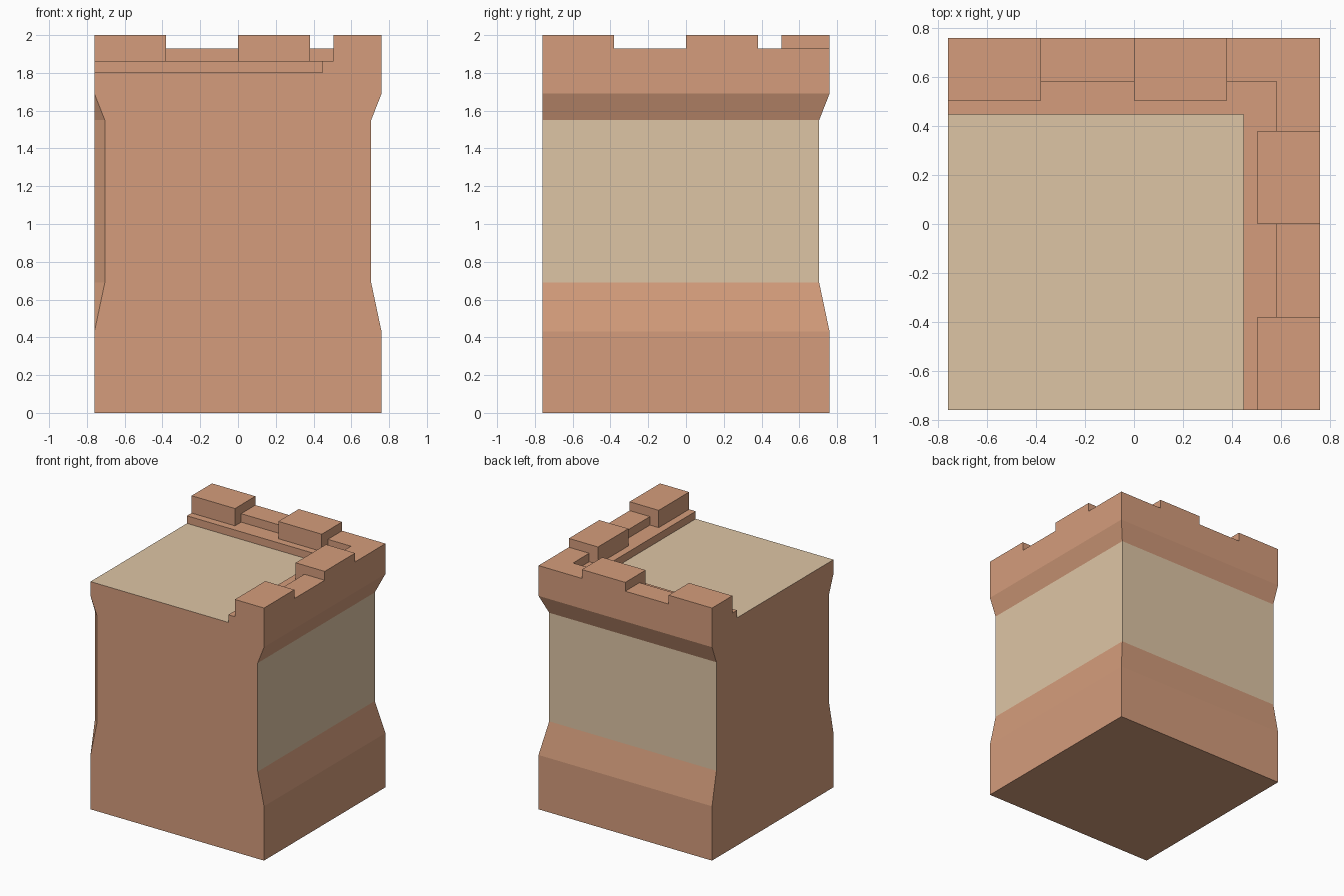
import bpy, bmesh

if "Cube" in bpy.data.objects:
    bpy.data.objects.remove(bpy.data.objects["Cube"])

R = 0.76      # half footprint
D = 0.055     # depth of the recessed wall band


def material(name, rgb):
    m = bpy.data.materials.new(name)
    m.diffuse_color = (*rgb, 1)
    m.use_nodes = True
    m.node_tree.nodes["Principled BSDF"].inputs["Base Color"].default_value = m.diffuse_color
    return m


MATS = [material("brown stone", (0.66, 0.335, 0.20)),
        material("beige plaster", (0.73, 0.56, 0.375))]


def poly(bm, pts, mat=0):
    """Add one face, dropping coincident corners."""
    clean = []
    for p in pts:
        if p not in clean:
            clean.append(p)
    if len(clean) > 2:
        bm.faces.new([bm.verts.new(p) for p in clean]).material_index = mat


def finish(bm, name):
    bmesh.ops.remove_doubles(bm, verts=bm.verts, dist=1e-5)
    mesh = bpy.data.meshes.new(name)
    bm.to_mesh(mesh)
    bm.free()
    for m in MATS:
        mesh.materials.append(m)
    bpy.context.collection.objects.link(bpy.data.objects.new(name, mesh))


# Wall body: profile swept round the corner, outer sides face +x and +y
def ring(z, d):
    return [(-R + d, -R, z), (R - d, -R, z), (R - d, R - d, z),
            (-R, R - d, z), (-R, -R + d, z)]


bm = bmesh.new()
profile = [(0, 0), (0.43, 0), (0.69, D), (1.55, D), (1.69, 0)]
rings = [ring(z, d) for z, d in profile]
poly(bm, rings[0][::-1])
for k, (a, b) in enumerate(zip(rings, rings[1:])):
    for i in range(5):
        j = (i + 1) % 5
        # the flat recessed band on the two outer sides is plaster
        poly(bm, [a[i], a[j], b[j], b[i]], int(k == 2 and i in (1, 2)))
finish(bm, "wall_body")

# Battlements and floor: stepped heights on a grid of cells
CUTS = [-R, -0.38, 0, 0.38, 0.447, 0.505, 0.582, R]
N = len(CUTS) - 1
BASE, FLOOR, LEDGE, LOW, TOP = 1.69, 1.803, 1.863, 1.93, 2.0


def height(i, j):
    if not (0 <= i < N and 0 <= j < N):
        return BASE
    x, y = [(CUTS[k] + CUTS[k + 1]) / 2 for k in (i, j)]
    out, along = max(x, y), min(x, y)
    if out < 0.447:
        return FLOOR
    merlon = along < -0.38 or 0 < along < 0.38
    if merlon and out > 0.505:
        return TOP
    return LOW if out > 0.582 else LEDGE


bm = bmesh.new()
for i in range(N):
    for j in range(N):
        h = height(i, j)
        x0, x1, y0, y1 = CUTS[i], CUTS[i + 1], CUTS[j], CUTS[j + 1]
        c = [(x0, y0), (x1, y0), (x1, y1), (x0, y1)]
        poly(bm, [(*p, h) for p in c], int(h == FLOOR))
        for s, (di, dj) in enumerate([(0, -1), (1, 0), (0, 1), (-1, 0)]):
            low = height(i + di, j + dj)
            if low < h:
                p, q = c[s], c[(s + 1) % 4]
                poly(bm, [(*p, low), (*q, low), (*q, h), (*p, h)])
finish(bm, "battlements_and_floor")
